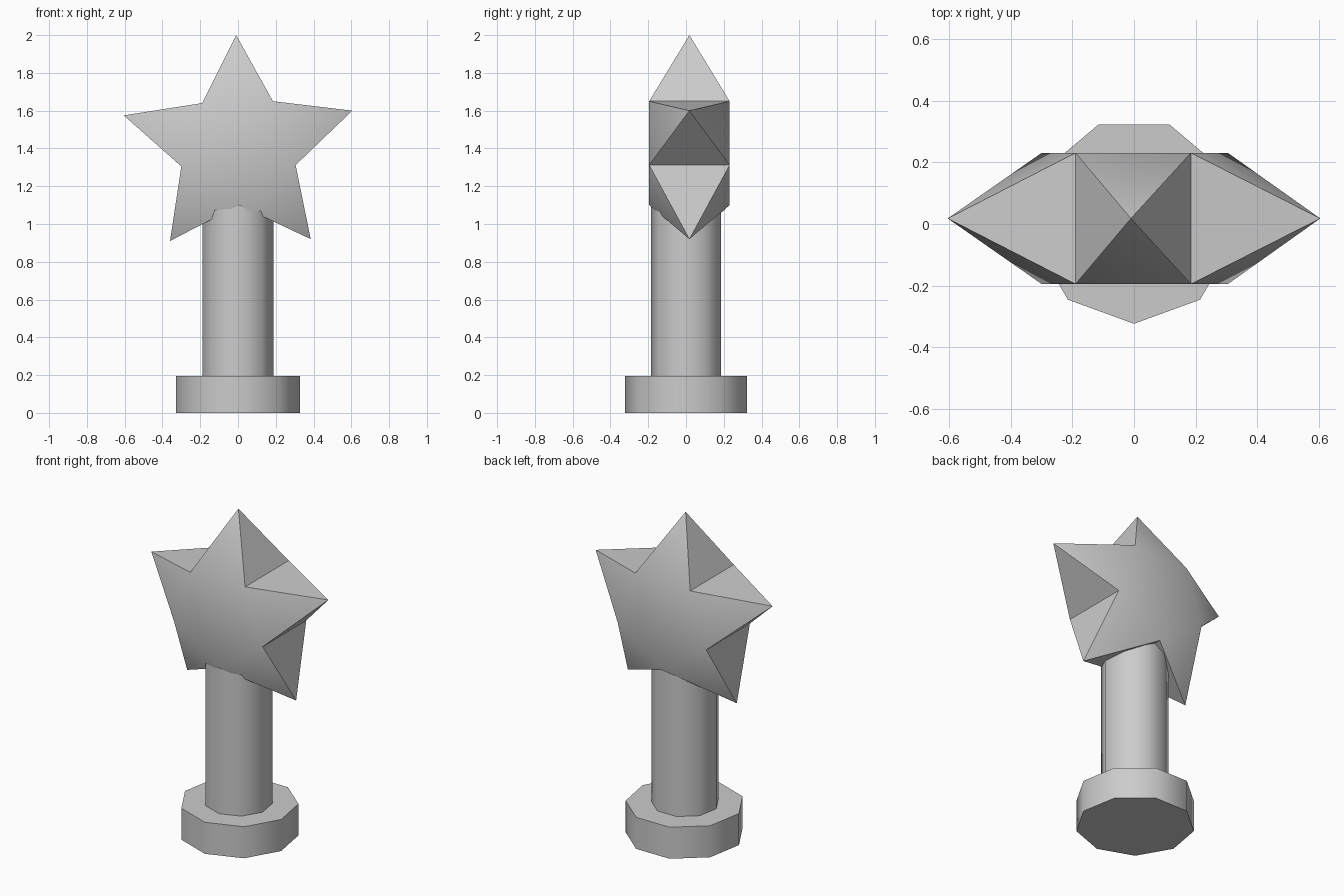
import bpy, bmesh, math
from mathutils import Vector

cube = bpy.data.objects.get("Cube")
if cube:
    bpy.data.objects.remove(cube, do_unlink=True)

grey = bpy.data.materials.new("plain_grey")
grey.use_nodes = True
grey.diffuse_color = (0.6, 0.6, 0.6, 1)
grey.node_tree.nodes["Principled BSDF"].inputs["Base Color"].default_value = (0.6, 0.6, 0.6, 1)


def finish(name, bm, angle):
    """Turn a bmesh into a smooth-shaded object with sharp corners kept."""
    bmesh.ops.recalc_face_normals(bm, faces=bm.faces)
    mesh = bpy.data.meshes.new(name)
    bm.to_mesh(mesh)
    bm.free()
    mesh.materials.append(grey)
    obj = bpy.data.objects.new(name, mesh)
    bpy.context.collection.objects.link(obj)
    bpy.ops.object.select_all(action='DESELECT')
    obj.select_set(True)
    bpy.context.view_layer.objects.active = obj
    bpy.ops.object.shade_smooth_by_angle(angle=math.radians(angle))


def nine_sided_post(name, radius, y, bottom, top):
    """Nine-sided prism with one corner pointing to the front."""
    bm = bmesh.new()
    ring = []
    for i in range(9):
        a = math.radians(40 * i - 90)
        ring.append(bm.verts.new((radius * math.cos(a), y + radius * math.sin(a), bottom)))
    face = bm.faces.new(ring)
    result = bmesh.ops.extrude_face_region(bm, geom=[face], use_keep_orig=True)
    moved = [g for g in result["geom"] if isinstance(g, bmesh.types.BMVert)]
    bmesh.ops.translate(bm, verts=moved, vec=Vector((0, 0, top - bottom)))
    finish(name, bm, 50)


# Foot and column
nine_sided_post("base", 0.334, 0.01, 0, 0.195)
nine_sided_post("column", 0.191, 0.006, 0.195, 1.18)

# Star: pentagonal core with a four-sided spike on each side
tips = [(-0.01, 2.0), (0.605, 1.6), (0.385, 0.92), (-0.36, 0.91), (-0.605, 1.575)]
notches = [(0.185, 1.65), (0.305, 1.312), (0.005, 1.1), (-0.3, 1.305), (-0.19, 1.64)]
mid_y, half_depth = 0.018, 0.213

bm = bmesh.new()
points = [bm.verts.new((x, mid_y, z)) for x, z in tips]
front = [bm.verts.new((x, mid_y - half_depth, z)) for x, z in notches]
back = [bm.verts.new((x, mid_y + half_depth, z)) for x, z in notches]
bm.faces.new(front)
bm.faces.new(back)
for i, tip in enumerate(points):
    p = i - 1
    bm.faces.new((front[p], front[i], tip))
    bm.faces.new((back[p], back[i], tip))
    bm.faces.new((front[p], back[p], tip))
    bm.faces.new((front[i], back[i], tip))
finish("star", bm, 45)
